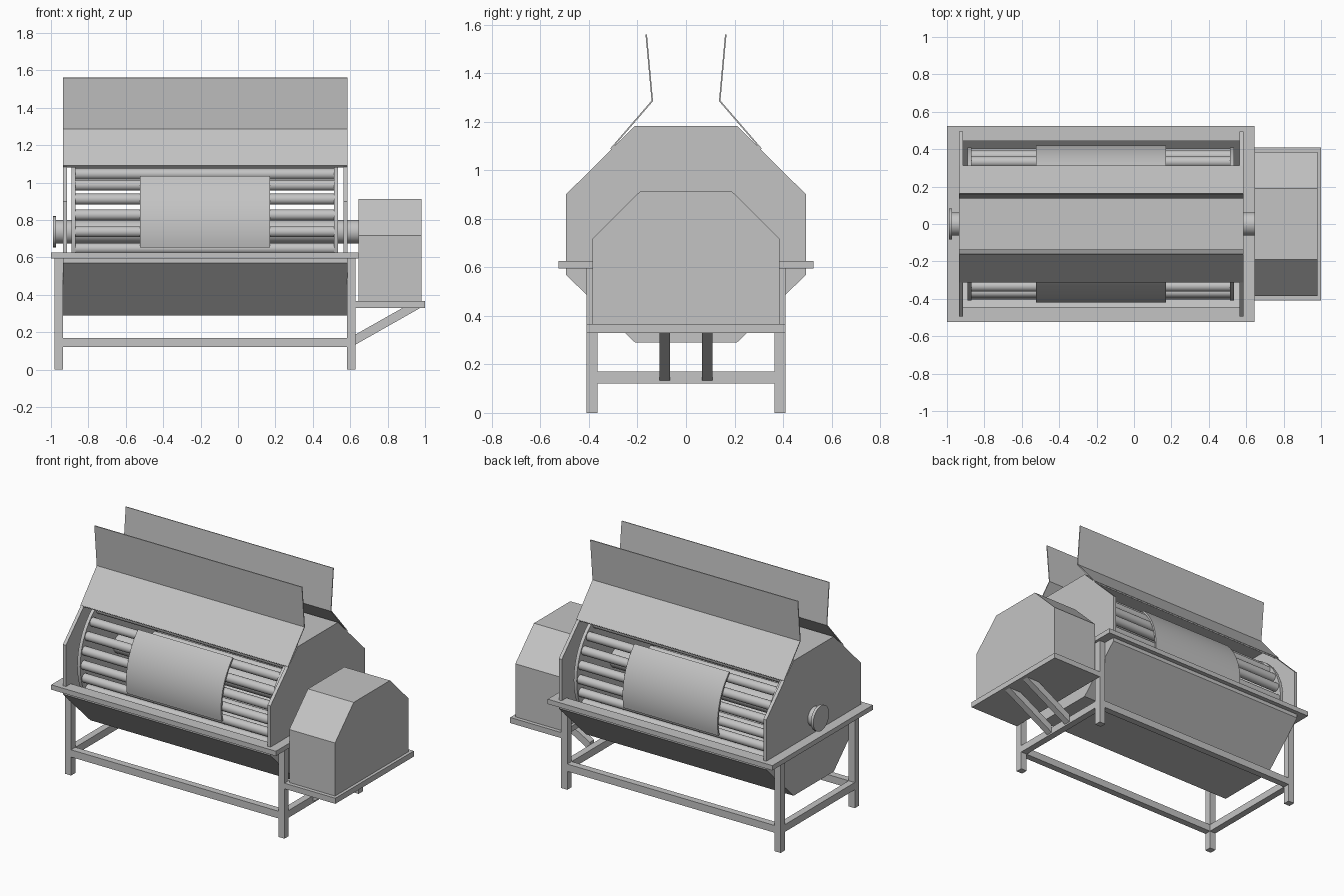
import bpy, bmesh, math
from mathutils import Vector

if "Cube" in bpy.data.objects:
    bpy.data.objects.remove(bpy.data.objects["Cube"])

steel = bpy.data.materials.new("grey steel")
steel.diffuse_color = (0.55, 0.55, 0.55, 1)
steel.use_nodes = True
steel.node_tree.nodes["Principled BSDF"].inputs["Base Color"].default_value = steel.diffuse_color

X0, X1 = -0.935, 0.585      # housing ends
AXIS_Z = 0.737              # drum axis height
ROD_COUNT = 26


def finish(name, bm, smooth=False):
    bmesh.ops.recalc_face_normals(bm, faces=bm.faces)
    me = bpy.data.meshes.new(name)
    bm.to_mesh(me)
    bm.free()
    ob = bpy.data.objects.new(name, me)
    bpy.context.collection.objects.link(ob)
    me.materials.append(steel)
    if smooth:
        bpy.ops.object.select_all(action='DESELECT')
        ob.select_set(True)
        bpy.context.view_layer.objects.active = ob
        bpy.ops.object.shade_smooth_by_angle(angle=math.radians(35))
    return ob


def prism(name, pts, a, b, axis='x', smooth=False):
    """Extrude a closed outline from a to b: (y, z) along x, or (x, z) along y."""
    bm = bmesh.new()
    place = (lambda p: (a, p[0], p[1])) if axis == 'x' else (lambda p: (p[0], a, p[1]))
    face = bm.faces.new([bm.verts.new(place(p)) for p in pts])
    new = bmesh.ops.extrude_face_region(bm, geom=[face])['geom']
    step = Vector((b - a, 0, 0)) if axis == 'x' else Vector((0, b - a, 0))
    bmesh.ops.translate(bm, vec=step, verts=[v for v in new if isinstance(v, bmesh.types.BMVert)])
    return finish(name, bm, smooth)


def box(name, x, y, z):
    return prism(name, [(y[0], z[0]), (y[1], z[0]), (y[1], z[1]), (y[0], z[1])], x[0], x[1])


def sheet(name, path, thick, a, b, smooth=False):
    """Bent sheet: an open (y, z) path thickened to its left and extruded along x."""
    path = [Vector(p) for p in path]
    dirs = [(q - p).normalized() for p, q in zip(path, path[1:])]
    inner = []
    for i, p in enumerate(path):
        d0, d1 = dirs[max(i - 1, 0)], dirs[min(i, len(dirs) - 1)]
        n0, n1 = Vector((-d0.y, d0.x)), Vector((-d1.y, d1.x))
        m = (n0 + n1).normalized()
        inner.append(p + m * thick / m.dot(n0))
    return prism(name, path + inner[::-1], a, b, smooth=smooth)


def cylinder(name, y, z, r, a, b, sides=32):
    pts = [(y + r * math.cos(2 * math.pi * i / sides), z + r * math.sin(2 * math.pi * i / sides))
           for i in range(sides)]
    return prism(name, pts, a, b, smooth=True)


# Octagonal end plates of the housing
octagon = [(-0.21, 0.29), (0.21, 0.29), (0.495, 0.57), (0.495, 0.90),
           (0.21, 1.183), (-0.21, 1.183), (-0.495, 0.90), (-0.495, 0.57)]
prism("left_end_plate", octagon, X0, X0 + 0.022)
prism("right_end_plate", octagon, X1 - 0.022, X1)

# Trough under the drum and fixed roof over it
sheet("trough", [(-0.495, 0.61), (-0.495, 0.57), (-0.21, 0.29),
                 (0.21, 0.29), (0.495, 0.57), (0.495, 0.61)], 0.006, X0, X1)
sheet("roof", [(0.31, 1.085), (0.21, 1.183), (-0.21, 1.183), (-0.31, 1.085)], 0.006, X0, X1)

# Open folded doors, front and back
for side, s in (("front", -1), ("back", 1)):
    sheet(side + "_door", [(s * 0.312, 1.09), (s * 0.142, 1.287), (s * 0.167, 1.56)],
          0.006 * s, X0, X1)

# Drum: shaft, end flange, discs and rods
cylinder("shaft", 0, AXIS_Z, 0.062, -0.975, 0.65)
cylinder("shaft_flange", 0, AXIS_Z, 0.083, -0.99, -0.972)
cylinder("left_drum_disc", 0, AXIS_Z, 0.41, -0.89, -0.868, 64)
cylinder("right_drum_disc", 0, AXIS_Z, 0.41, 0.513, 0.535, 64)
for i in range(ROD_COUNT):
    t = 2 * math.pi * i / ROD_COUNT
    cylinder("drum_rod", 0.375 * math.cos(t), AXIS_Z + 0.375 * math.sin(t), 0.029, -0.87, 0.515, 20)

# Curved hatch panels on the drum
for side, s in (("front", -1), ("back", 1)):
    arc = [math.radians(-11.5 + 56.5 * i / 16) for i in range(17)]
    sheet(side + "_drum_hatch", [(s * 0.42 * math.cos(t), AXIS_Z + 0.42 * math.sin(t)) for t in arc],
          0.012 * s, -0.525, 0.17, smooth=True)

# Flat rim around the housing
for s in (-1, 1):
    box("rim_long_bar", (-1.0, 0.645), sorted((s * 0.445, s * 0.525)), (0.595, 0.627))
box("rim_left_bar", (-1.0, X0), (-0.445, 0.445), (0.595, 0.627))
box("rim_right_bar", (X1, 0.645), (-0.445, 0.445), (0.595, 0.627))

# Legs and lower rails
for s in (-1, 1):
    y = sorted((s * 0.365, s * 0.41))
    for x in ((-0.98, -0.935), (0.582, 0.627)):
        box("leg", x, y, (0, 0.595))
    box("long_rail", (-0.935, 0.582), y, (0.122, 0.17))
for x in ((-0.98, -0.935), (0.582, 0.627)):
    box("cross_rail", x, (-0.365, 0.365), (0.122, 0.17))

# Drive shelf with sloping braces
box("drive_shelf", (0.627, 1.0), (-0.41, 0.41), (0.33, 0.367))
for s in (-1, 1):
    prism("shelf_brace", [(0.627, 0.133), (0.975, 0.33), (0.88, 0.33), (0.627, 0.187)],
          s * 0.065, s * 0.11, axis='y')

# Drive cover with chamfered top
prism("drive_cover", [(-0.385, 0.367), (0.385, 0.367), (0.385, 0.718), (0.19, 0.912),
                      (-0.19, 0.912), (-0.385, 0.718)], 0.645, 0.98)
